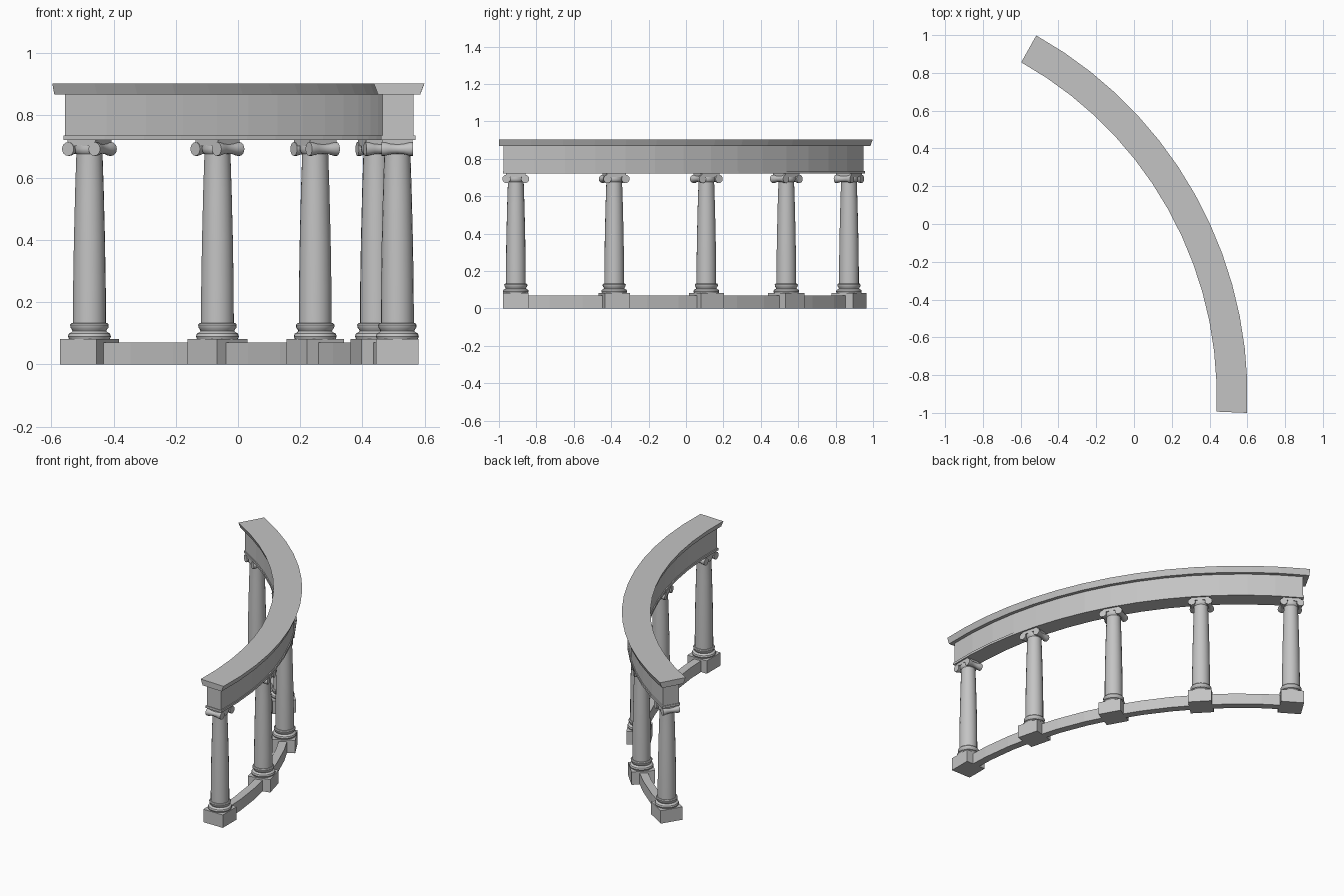
import bpy, bmesh, math
from mathutils import Matrix

cube = bpy.data.objects.get("Cube")
if cube:
    bpy.data.objects.remove(cube, do_unlink=True)

# Single stone colour
stone = bpy.data.materials.new("grey stone")
stone.use_nodes = True
COL = (0.55, 0.55, 0.55, 1)
stone.diffuse_color = COL
bsdf = next(n for n in stone.node_tree.nodes if n.type == 'BSDF_PRINCIPLED')
bsdf.inputs["Base Color"].default_value = COL

# Arc layout
CX, CY, R = -1.586, -0.91, 2.098
SPAN, COUNT = 58.1, 5


def make_mesh(name, bm, smooth=False):
    bmesh.ops.recalc_face_normals(bm, faces=bm.faces[:])
    me = bpy.data.meshes.new(name)
    bm.to_mesh(me)
    bm.free()
    me.materials.append(stone)
    if smooth:
        me.polygons.foreach_set("use_smooth", [True] * len(me.polygons))
        me.set_sharp_from_angle(angle=math.radians(35))
    return me


def place(name, me, matrix=None):
    ob = bpy.data.objects.new(name, me)
    bpy.context.collection.objects.link(ob)
    if matrix is not None:
        ob.matrix_world = matrix
    return ob


def arc_sweep(name, profile, a0, a1, steps):
    """Sweep a closed (radius, z) profile around the arc centre, with end caps."""
    bm = bmesh.new()
    rings = []
    for i in range(steps + 1):
        a = math.radians(a0 + (a1 - a0) * i / steps)
        rings.append([bm.verts.new((CX + r * math.cos(a), CY + r * math.sin(a), z))
                      for r, z in profile])
    n = len(profile)
    for p, q in zip(rings, rings[1:]):
        for k in range(n):
            bm.faces.new((p[k], p[(k + 1) % n], q[(k + 1) % n], q[k]))
    bm.faces.new(rings[0])
    bm.faces.new(rings[-1])
    place(name, make_mesh(name, bm))


def lathe(bm, profile, sides, matrix=Matrix()):
    """Turn a (radius, height) profile about z, capped, then apply matrix."""
    rings = []
    for r, z in profile:
        rings.append([bm.verts.new(matrix @ Matrix.Rotation(2 * math.pi * i / sides, 4, 'Z')
                                   @ Matrix.Translation((r, 0, z)).to_translation())
                      for i in range(sides)])
    for p, q in zip(rings, rings[1:]):
        for k in range(sides):
            j = (k + 1) % sides
            bm.faces.new((p[k], p[j], q[j], q[k]))
    bm.faces.new(rings[0])
    bm.faces.new(rings[-1])


def box(bm, size, centre):
    bmesh.ops.create_cube(bm, size=1, matrix=Matrix.Translation(centre) @ Matrix.Diagonal((*size, 1)))


# Curved beam: cornice, frieze and lower band
arc_sweep("cornice", [(2.038, 0.867), (2.173, 0.867), (2.187, 0.903), (2.024, 0.903)], -2.36, 60.75, 14)
arc_sweep("frieze", [(2.052, 0.73), (2.151, 0.73), (2.151, 0.87), (2.052, 0.87)], -1.75, 59.85, 14)
arc_sweep("lower_band", [(2.046, 0.721), (2.157, 0.721), (2.157, 0.735), (2.046, 0.735)], -1.85, 59.95, 14)
# Low kerb linking the plinths
arc_sweep("kerb_wall", [(R - 0.024, 0), (R + 0.024, 0), (R + 0.024, 0.07), (R - 0.024, 0.07)], 0, SPAN, 12)

# Square plinth
bm = bmesh.new()
box(bm, (0.136, 0.138, 0.081), (0, 0, 0.0405))
plinth = make_mesh("plinth", bm)

# Moulded base rings: two rolls with a hollow between
bm = bmesh.new()
lathe(bm, [(0.060, 0.079), (0.066, 0.082), (0.069, 0.090), (0.066, 0.099), (0.058, 0.103),
           (0.054, 0.107), (0.057, 0.113), (0.061, 0.118), (0.062, 0.127), (0.058, 0.132),
           (0.050, 0.133)], 24)
base = make_mesh("column_base", bm, True)

# Tapered shaft
bm = bmesh.new()
lathe(bm, [(0.053, 0.13), (0.0525, 0.25), (0.050, 0.40), (0.046, 0.56), (0.042, 0.68), (0.042, 0.705)], 20)
shaft = make_mesh("shaft", bm, True)

# Capital: neck ring, top slab and a pair of waisted scrolls
bm = bmesh.new()
lathe(bm, [(0.042, 0.676), (0.048, 0.683), (0.050, 0.693), (0.048, 0.706)], 20)
box(bm, (0.096, 0.106, 0.020), (0, 0, 0.712))
scroll = [(0.022, -0.051), (0.022, -0.040), (0.017, -0.022), (0.015, 0.0),
          (0.017, 0.022), (0.022, 0.040), (0.022, 0.051)]
for side in (-1, 1):
    lathe(bm, scroll, 16, Matrix.Translation((0, side * 0.050, 0.692)) @ Matrix.Rotation(math.pi / 2, 4, 'Y'))
capital = make_mesh("capital", bm, True)

# Repeat the column along the arc
for i in range(COUNT):
    m = (Matrix.Translation((CX, CY, 0))
         @ Matrix.Rotation(math.radians(SPAN * i / (COUNT - 1)), 4, 'Z')
         @ Matrix.Translation((R, 0, 0)))
    for part in (plinth, base, shaft, capital):
        place(f"{part.name}_{i + 1}", part, m)
